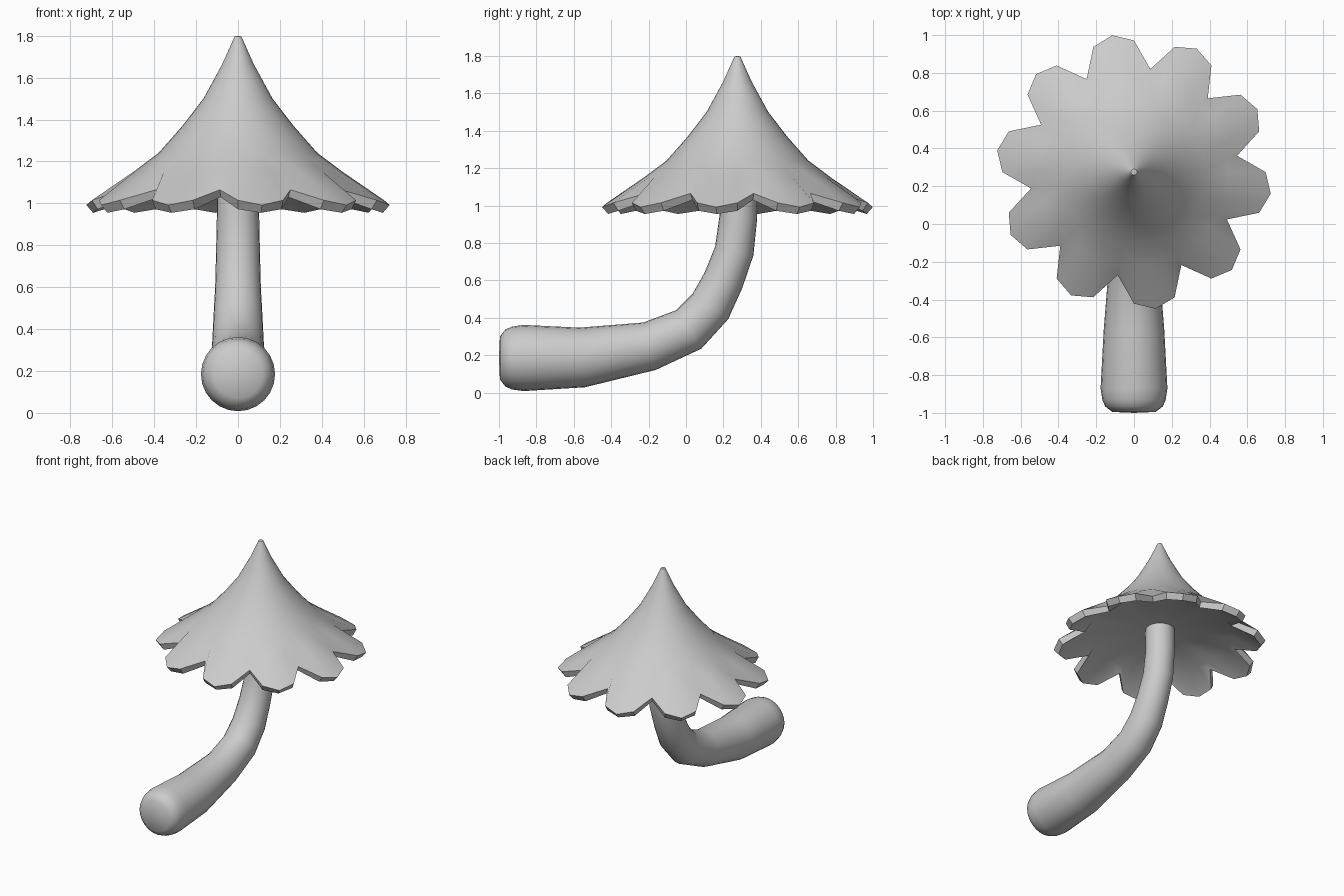
import bpy, bmesh, math
from mathutils import Vector

if "Cube" in bpy.data.objects:
    bpy.data.objects.remove(bpy.data.objects["Cube"])


def loft(name, rings, start, end, angle=35):
    """Skin a list of vertex rings and close both ends with fans."""
    bm = bmesh.new()
    loops = [[bm.verts.new(p) for p in ring] for ring in rings]
    n = len(loops[0])
    for a, b in zip(loops, loops[1:]):
        for i in range(n):
            j = (i + 1) % n
            bm.faces.new((a[i], a[j], b[j], b[i]))
    for tip, loop in ((start, loops[0]), (end, loops[-1])):
        v = bm.verts.new(tip)
        for i in range(n):
            bm.faces.new((v, loop[i], loop[(i + 1) % n]))
    bmesh.ops.recalc_face_normals(bm, faces=bm.faces)
    mesh = bpy.data.meshes.new(name)
    bm.to_mesh(mesh)
    bm.free()
    obj = bpy.data.objects.new(name, mesh)
    bpy.context.collection.objects.link(obj)
    bpy.ops.object.select_all(action='DESELECT')
    obj.select_set(True)
    bpy.context.view_layer.objects.active = obj
    bpy.ops.object.shade_smooth_by_angle(angle=math.radians(angle))
    return obj


# Mushroom cap: 40 segments, every fourth rim point pulled in as a notch
CAP_Y, SEGS = 0.275, 40


def cap_ring(levels):
    """levels: (radius, z) for notch, petal side, petal tip, petal side."""
    ring = []
    for k in range(SEGS):
        r, z = levels[(k - 1) % 4]
        a = math.radians(9 * k)
        ring.append((r * math.cos(a), CAP_Y + r * math.sin(a), z))
    return ring


def plain(r, z):
    return [(r, z)] * 4


cap_levels = [
    plain(0.016, 1.797), plain(0.075, 1.665), plain(0.165, 1.5),
    plain(0.265, 1.37), plain(0.38, 1.24), plain(0.5, 1.15),
    # upper rim, lower rim, hollow underside
    [(0.552, 1.065), (0.697, 1.015), (0.733, 0.992), (0.697, 1.015)],
    [(0.53, 1.03), (0.67, 0.972), (0.70, 0.955), (0.67, 0.972)],
    plain(0.5, 1.075),
]
loft("mushroom_cap", [cap_ring(l) for l in cap_levels],
     (0, CAP_Y, 1.8), (0, CAP_Y, 1.12))

# Curved stem: (y, z, radius) along the centre line
path = [
    (-0.995, 0.185, 0.115), (-0.965, 0.185, 0.153), (-0.93, 0.185, 0.168),
    (-0.87, 0.185, 0.177), (-0.555, 0.188, 0.16), (-0.195, 0.248, 0.131),
    (0.015, 0.338, 0.123), (0.13, 0.46, 0.117), (0.2, 0.6, 0.109),
    (0.258, 0.757, 0.105), (0.28, 0.94, 0.101), (0.28, 1.13, 0.1),
]
STEM_SEGS = 24
rings = []
for i, (y, z, r) in enumerate(path):
    p, q = path[max(i - 1, 0)], path[min(i + 1, len(path) - 1)]
    t = Vector((0, q[0] - p[0], q[1] - p[1])).normalized()
    if i < 4:
        t = Vector((0, 1, 0))
    side = Vector((0, -t.z, t.y))
    rings.append([Vector((0, y, z))
                  + r * (math.cos(a) * Vector((1, 0, 0)) + math.sin(a) * side)
                  for a in (2 * math.pi * k / STEM_SEGS for k in range(STEM_SEGS))])
loft("stem", rings, (0, -1.0, 0.185), (0, 0.28, 1.13), 50)
